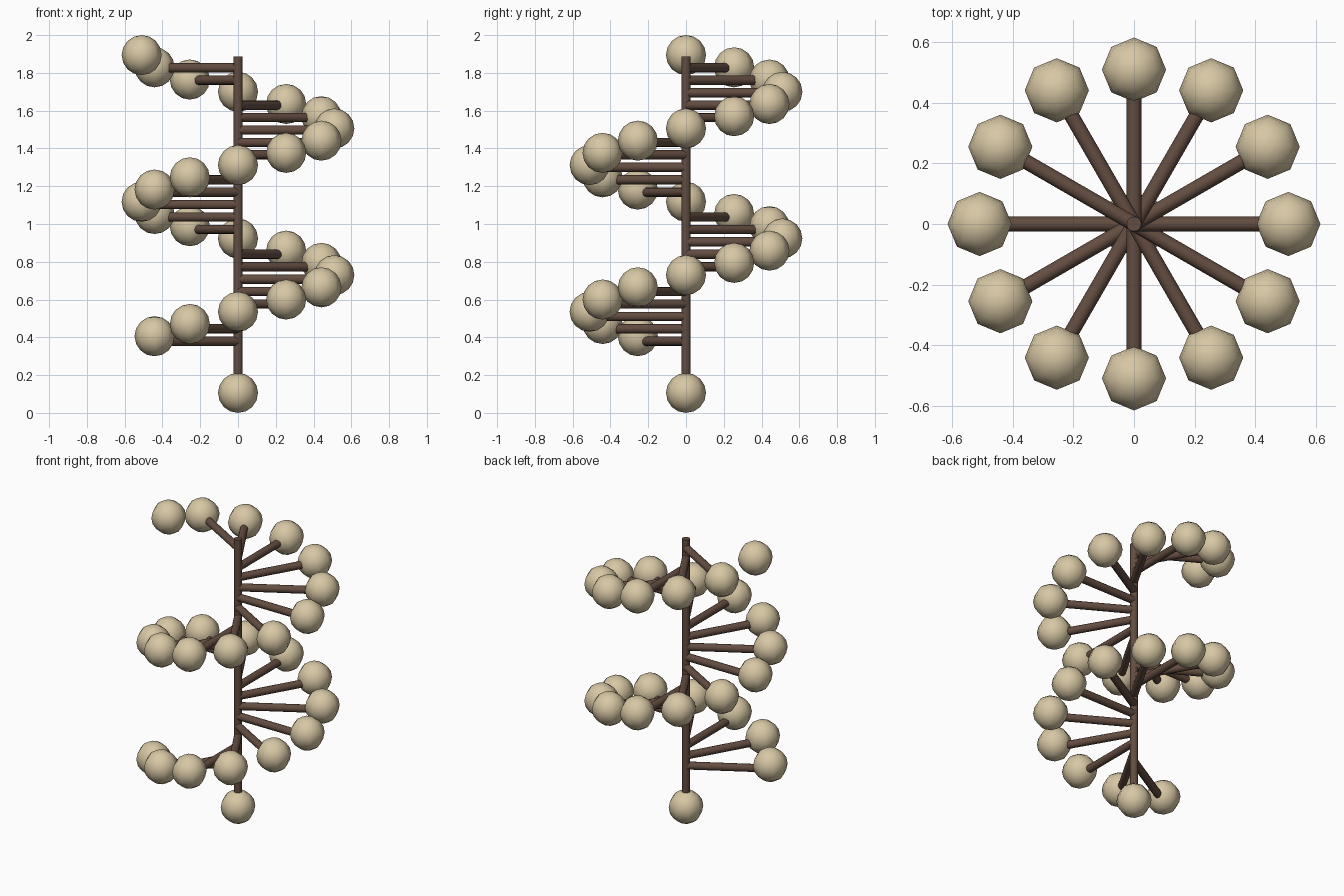
import bpy
import math

if "Cube" in bpy.data.objects:
    bpy.data.objects.remove(bpy.data.objects["Cube"])

STEPS = 24                 # beads on the spiral
R = 0.106                  # bead radius
ARM_LEN = 0.425
ORBIT = 0.51               # distance of the beads from the pole


def material(name, rgb):
    m = bpy.data.materials.new(name)
    m.diffuse_color = (*rgb, 1)
    m.use_nodes = True
    m.node_tree.nodes["Principled BSDF"].inputs["Base Color"].default_value = m.diffuse_color
    return m


tan = material("pale_tan", (0.68, 0.57, 0.37))
brown = material("dark_brown", (0.125, 0.073, 0.052))


def finish(name, mat, angle):
    ob = bpy.context.object
    ob.name = name
    ob.data.materials.append(mat)
    bpy.ops.object.shade_smooth_by_angle(angle=math.radians(angle))
    return ob


def bead(name, loc):
    bpy.ops.mesh.primitive_uv_sphere_add(segments=8, ring_count=8, radius=R, location=loc)
    return finish(name, tan, 60)


def rod(name, loc, length, rot=(0, 0, 0)):
    bpy.ops.mesh.primitive_cylinder_add(vertices=12, radius=0.0245, depth=length,
                                        location=loc, rotation=rot)
    return finish(name, brown, 40)


# central pole standing in the base bead
bead("base_bead", (0, 0, R))
rod("pole", (0, 0, (0.11 + 1.887) / 2), 1.777)

# spiral of beads, each on a horizontal arm; the last bead has no arm
for k in range(STEPS):
    a = math.radians(210 + 30 * k)
    c, s = math.cos(a), math.sin(a)
    bead(f"spiral_bead_{k + 1}", (ORBIT * c, ORBIT * s, 0.406 + 0.0647 * k))
    if k < STEPS - 1:
        rod(f"arm_{k + 1}", (ARM_LEN / 2 * c, ARM_LEN / 2 * s, 0.379 + 0.0658 * k),
            ARM_LEN, (0, math.pi / 2, a))
